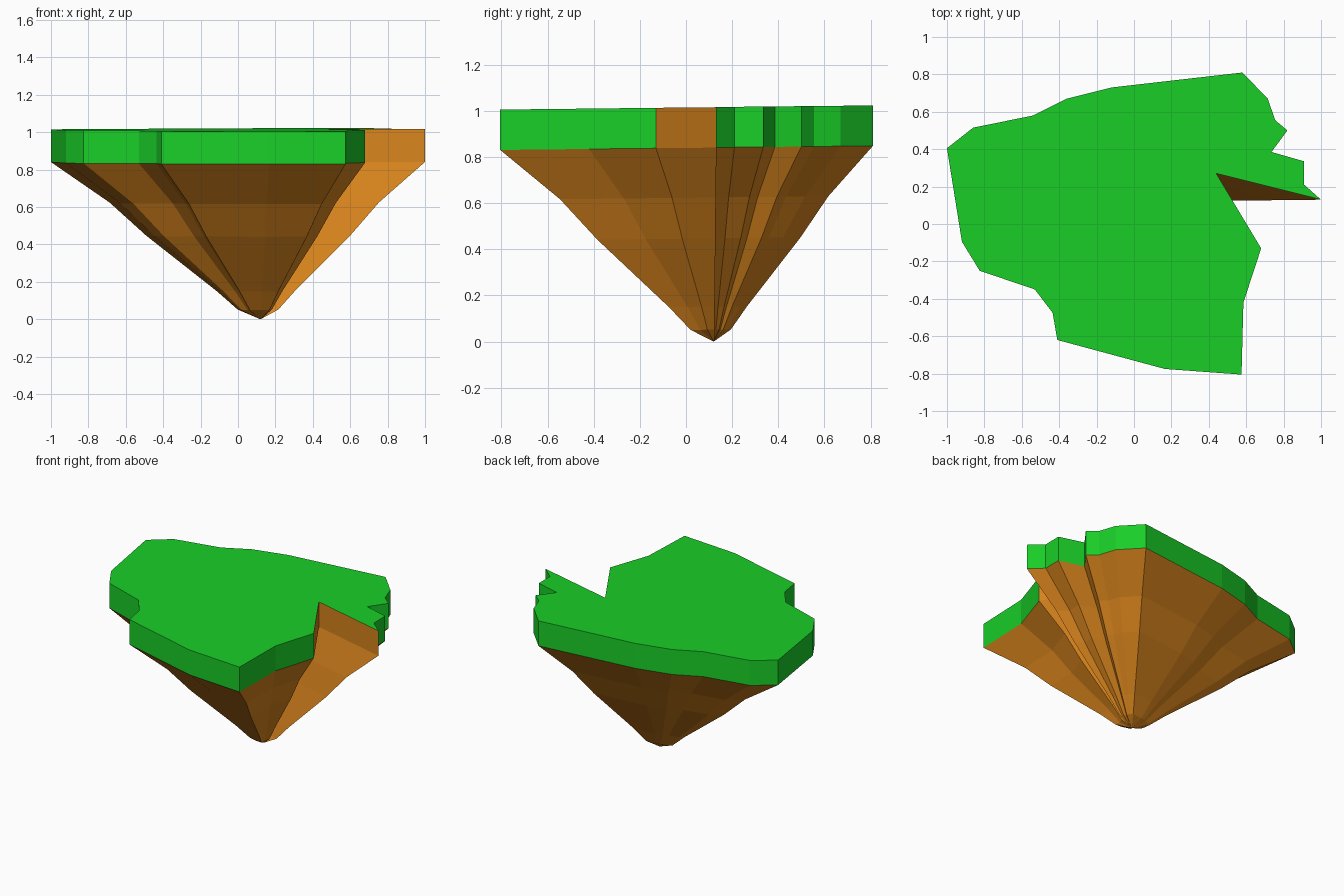
import bpy, bmesh

if "Cube" in bpy.data.objects:
    bpy.data.objects.remove(bpy.data.objects["Cube"])

# Island outline seen from above, counter-clockwise; first point is the notch corner
OUTLINE = [(0.44, 0.27), (1.0, 0.13), (0.91, 0.21), (0.91, 0.335), (0.735, 0.385),
           (0.82, 0.50), (0.755, 0.555), (0.715, 0.67), (0.58, 0.81), (-0.12, 0.73),
           (-0.36, 0.67), (-0.54, 0.58), (-0.86, 0.515), (-1.0, 0.405), (-0.92, -0.095),
           (-0.825, -0.25), (-0.53, -0.35), (-0.435, -0.475), (-0.41, -0.62),
           (0.165, -0.775), (0.575, -0.805), (0.585, -0.42), (0.68, -0.13)]
N = len(OUTLINE)
TIP = (0.12, 0.12)
NOTCH = (0, N - 1)          # the two edges left as bare earth
TOP, RIM = 1.013, 0.838


def material(name, color):
    m = bpy.data.materials.new(name)
    m.diffuse_color = (*color, 1)
    m.use_nodes = True
    m.node_tree.nodes["Principled BSDF"].inputs["Base Color"].default_value = m.diffuse_color
    return m


def ring(bm, scale, z):
    """Outline shrunk toward the tip, with the slight tilt of the island."""
    verts = []
    for x, y in OUTLINE:
        px, py = TIP[0] + (x - TIP[0]) * scale, TIP[1] + (y - TIP[1]) * scale
        verts.append(bm.verts.new((px, py, z + 0.011 * py + 0.002 * px)))
    return verts


def bridge(bm, low, high, edges=range(N)):
    for i in edges:
        j = (i + 1) % N
        bm.faces.new((low[i], low[j], high[j], high[i]))


def finish(bm, name, mat):
    loose = [v for v in bm.verts if not v.link_faces]
    bmesh.ops.delete(bm, geom=loose, context='VERTS')
    mesh = bpy.data.meshes.new(name)
    bm.to_mesh(mesh)
    bm.free()
    mesh.materials.append(mat)
    bpy.context.collection.objects.link(bpy.data.objects.new(name, mesh))


# Grass slab: flat top and the green rim
bm = bmesh.new()
low, high = ring(bm, 1, RIM), ring(bm, 1, TOP)
bridge(bm, low, high, [i for i in range(N) if i not in NOTCH])
bm.faces.new(high)
finish(bm, "grass", material("grass_green", (0.01, 0.62, 0.021)))

# Earth cone: stacked rings narrowing to the tip, plus the bare notch walls
bm = bmesh.new()
rings = [ring(bm, s, z) for s, z in
         [(0.108, 0.05), (0.21, 0.15), (0.545, 0.445), (0.72, 0.622), (1, RIM)]]
for a, b in zip(rings, rings[1:]):
    bridge(bm, a, b)
tip = bm.verts.new((*TIP, 0))
for i in range(N):
    bm.faces.new((tip, rings[0][(i + 1) % N], rings[0][i]))
bridge(bm, rings[-1], ring(bm, 1, TOP), NOTCH)
finish(bm, "earth", material("earth_brown", (0.68, 0.23, 0.012)))
